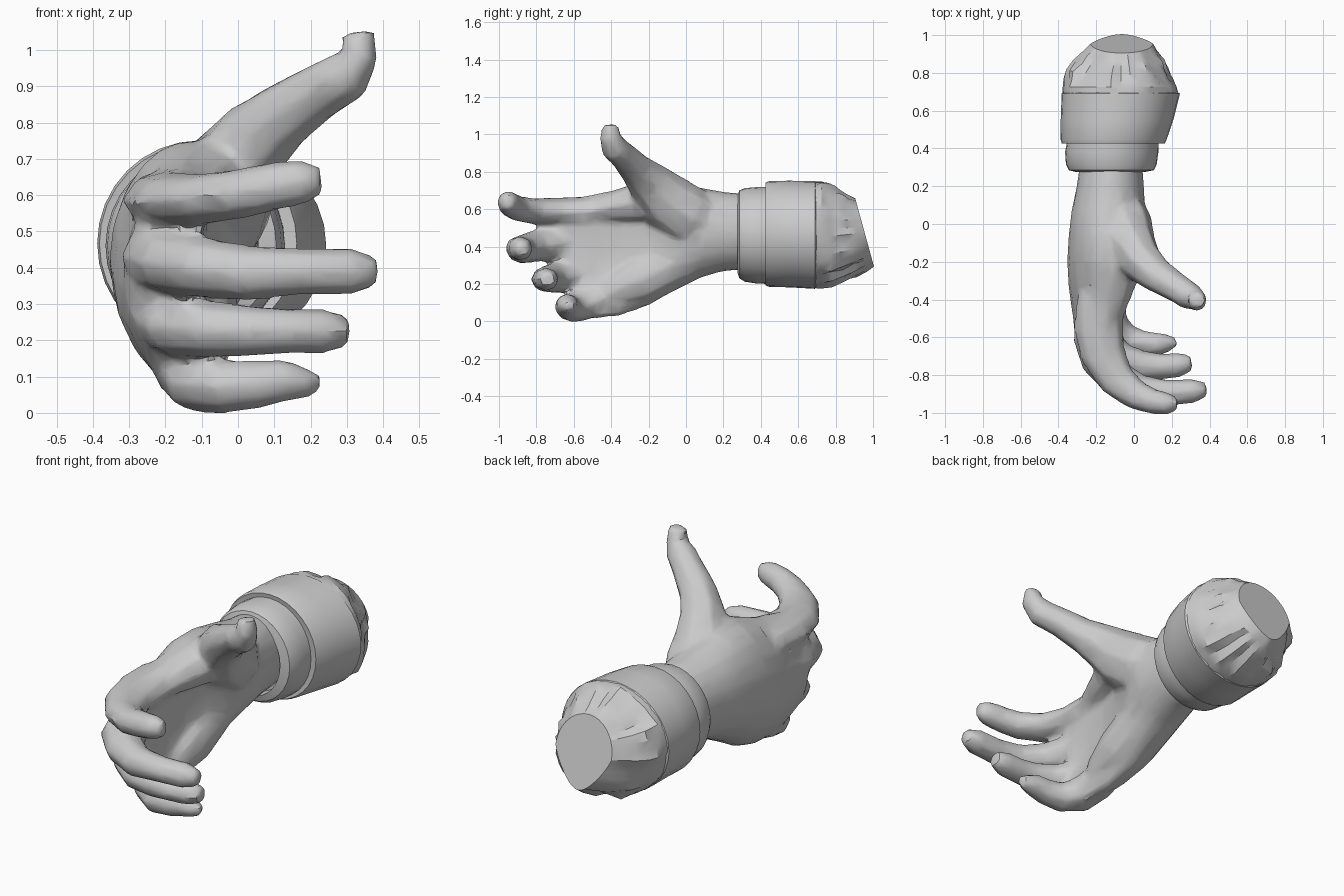
import bpy, bmesh, math, random
from mathutils import Vector

random.seed(4)


def skin(bm, rings):
    """Bridge rings of points into a closed tube with flat ends."""
    loops = [[bm.verts.new(p) for p in ring] for ring in rings]
    n = len(loops[0])
    for a, b in zip(loops, loops[1:]):
        for i in range(n):
            bm.faces.new((a[i], a[(i + 1) % n], b[(i + 1) % n], b[i]))
    bm.faces.new(loops[0][::-1])
    bm.faces.new(loops[-1])


def finish(name, bm, angle=35):
    bmesh.ops.recalc_face_normals(bm, faces=bm.faces)
    me = bpy.data.meshes.new(name)
    bm.to_mesh(me)
    bm.free()
    ob = bpy.data.objects.new(name, me)
    bpy.context.collection.objects.link(ob)
    bpy.ops.object.select_all(action='DESELECT')
    bpy.context.view_layer.objects.active = ob
    ob.select_set(True)
    bpy.ops.object.shade_smooth_by_angle(angle=math.radians(angle))
    return ob


def tube(bm, path, ref, n=8):
    """path rows: x, y, z, radius in the bending plane, radius across it."""
    pts = [Vector(p[:3]) for p in path]
    rings = []
    for i, p in enumerate(path):
        t = (pts[min(i + 1, len(pts) - 1)] - pts[max(i - 1, 0)]).normalized()
        side = t.cross(Vector(ref)).normalized()
        up = side.cross(t)
        rings.append([pts[i] + side * math.cos(a) * p[3] + up * math.sin(a) * p[4]
                      for a in (2 * math.pi * k / n for k in range(n))])
    skin(bm, rings)


def oval(y, cx, cz, rx, rz, n=32, cup=0.0):
    """Oval section across y; cup swings the lower edge towards the palm side."""
    ring = []
    for k in range(n):
        a = 2 * math.pi * k / n
        c, s = math.cos(a), math.sin(a)
        bend = cup * s * s * (1.0 if s < 0 else 0.6)
        ring.append(Vector((cx + rx * c + bend, y, cz + rz * s)))
    return ring


# Hand: palm, thumb and four fingers fused into one skin
bm = bmesh.new()
skin(bm, [oval(y, cx, cz, rx, rz, 20, cup) for y, cx, cz, rx, rz, cup in (
    (0.36, -0.12, 0.48, 0.16, 0.20, 0), (0.20, -0.125, 0.48, 0.178, 0.212, 0),
    (0.08, -0.135, 0.475, 0.195, 0.24, 0), (-0.05, -0.165, 0.455, 0.18, 0.285, 0.03),
    (-0.20, -0.20, 0.415, 0.155, 0.33, 0.07), (-0.35, -0.215, 0.37, 0.13, 0.34, 0.11),
    (-0.48, -0.21, 0.35, 0.115, 0.335, 0.12), (-0.58, -0.205, 0.37, 0.11, 0.29, 0.09),
    (-0.65, -0.185, 0.43, 0.095, 0.20, 0.03), (-0.70, -0.165, 0.45, 0.06, 0.14, 0))])

Z = (0, 0, 1)
# index
tube(bm, ((-0.19, -0.28, 0.58, .08, .06), (-0.185, -0.42, 0.59, .125, .085),
          (-0.185, -0.55, 0.585, .135, .083), (-0.165, -0.69, 0.585, .122, .076),
          (-0.09, -0.825, 0.59, .10, .07), (0.01, -0.905, 0.605, .08, .07),
          (0.10, -0.94, 0.625, .068, .068), (0.18, -0.952, 0.637, .06, .064),
          (0.23, -0.952, 0.642, .035, .04)), Z)
# middle
tube(bm, ((-0.22, -0.35, 0.44, .07, .06), (-0.215, -0.60, 0.43, .11, .095),
          (-0.17, -0.72, 0.415, .115, .093), (-0.09, -0.82, 0.40, .10, .085),
          (0.03, -0.88, 0.385, .085, .078), (0.17, -0.895, 0.39, .072, .066),
          (0.31, -0.885, 0.39, .066, .066), (0.385, -0.875, 0.39, .038, .042)), Z)
# ring
tube(bm, ((-0.20, -0.30, 0.28, .07, .06), (-0.20, -0.53, 0.265, .105, .095),
          (-0.16, -0.64, 0.24, .11, .09), (-0.07, -0.72, 0.23, .095, .08),
          (0.05, -0.75, 0.225, .08, .07), (0.15, -0.755, 0.225, .07, .062),
          (0.24, -0.745, 0.225, .066, .062), (0.305, -0.735, 0.225, .04, .042)), Z)
# little
tube(bm, ((-0.14, -0.25, 0.18, .06, .06), (-0.14, -0.46, 0.12, .10, .085),
          (-0.11, -0.56, 0.088, .10, .09), (-0.03, -0.62, 0.072, .085, .075),
          (0.06, -0.635, 0.08, .07, .068), (0.13, -0.635, 0.09, .062, .06),
          (0.18, -0.63, 0.082, .05, .045), (0.225, -0.625, 0.078, .025, .028)), Z)
# thumb with its fleshy base
tube(bm, ((-0.13, 0.22, 0.50, .09, .10), (-0.10, 0.10, 0.52, .15, .15),
          (-0.06, 0.0, 0.57, .165, .16), (-0.02, -0.11, 0.65, .155, .14),
          (0.04, -0.20, 0.745, .12, .115), (0.12, -0.27, 0.815, .09, .097),
          (0.215, -0.33, 0.88, .077, .083), (0.30, -0.385, 0.93, .075, .077),
          (0.337, -0.405, 0.985, .062, .052), (0.33, -0.405, 1.05, .042, .048)), (1, 0, 0))
# webs filling the span between thumb and index, palm side and back
tube(bm, ((-0.10, 0.08, 0.55, .10, .10), (-0.09, -0.05, 0.60, .15, .13),
          (-0.075, -0.20, 0.645, .135, .12), (-0.12, -0.32, 0.62, .125, .10),
          (-0.16, -0.44, 0.60, .12, .08), (-0.175, -0.58, 0.59, .08, .05)), Z)
tube(bm, ((-0.18, 0.06, 0.60, .08, .08), (-0.15, -0.08, 0.65, .10, .10),
          (-0.15, -0.20, 0.66, .09, .09), (-0.18, -0.36, 0.62, .06, .06)), Z)
# heel of the palm below the thumb
tube(bm, ((-0.12, 0.15, 0.38, .08, .08), (-0.12, -0.05, 0.32, .12, .13),
          (-0.11, -0.25, 0.22, .11, .13), (-0.12, -0.42, 0.15, .08, .09)), Z)

hand = finish("hand", bm)
rem = hand.modifiers.new("fuse", 'REMESH')
rem.mode = 'VOXEL'
rem.voxel_size = 0.015
smo = hand.modifiers.new("soften", 'SMOOTH')
smo.factor = 0.5
smo.iterations = 7
dec = hand.modifiers.new("simplify", 'DECIMATE')
dec.ratio = 0.09
for m in ("fuse", "soften", "simplify"):
    bpy.ops.object.modifier_apply(modifier=m)
bpy.ops.object.shade_smooth_by_angle(angle=math.radians(32))

# Narrow inner band round the wrist
bm = bmesh.new()
skin(bm, [oval(*r) for r in (
    (0.33, -0.12, 0.465, 0.17, 0.20), (0.275, -0.125, 0.465, 0.18, 0.205),
    (0.285, -0.12, 0.465, 0.225, 0.235), (0.315, -0.12, 0.462, 0.24, 0.25),
    (0.38, -0.118, 0.46, 0.247, 0.258), (0.46, -0.11, 0.46, 0.24, 0.26))])
finish("wrist_band", bm)

# Wide cuff
bm = bmesh.new()
skin(bm, [oval(*r) for r in (
    (0.43, -0.11, 0.465, 0.245, 0.25), (0.425, -0.11, 0.467, 0.272, 0.275),
    (0.445, -0.108, 0.467, 0.28, 0.283), (0.55, -0.09, 0.467, 0.298, 0.285),
    (0.69, -0.07, 0.462, 0.313, 0.288), (0.70, -0.07, 0.462, 0.30, 0.275))])
finish("cuff", bm)

# Gathered sleeve: irregular folds closing to a slanted flat end
bm = bmesh.new()
N = 36
fold = [random.uniform(-1, 1) for k in range(N)]
rings = []
for y, cx, cz, rx, rz, depth, slant, taper in (
        (0.68, -0.07, 0.462, 0.308, 0.284, 0, 0, 0),
        (0.725, -0.07, 0.462, 0.303, 0.285, .008, 0, 0),
        (0.77, -0.07, 0.458, 0.283, 0.270, .02, .01, .03),
        (0.82, -0.07, 0.46, 0.26, 0.248, .024, .025, .08),
        (0.87, -0.068, 0.465, 0.232, 0.222, .02, .04, .16),
        (0.915, -0.066, 0.47, 0.198, 0.20, .01, .05, .26),
        (0.955, -0.064, 0.475, 0.165, 0.182, 0, .05, .40)):
    ring = oval(y, cx, cz, rx, rz, N)
    for k, p in enumerate(ring):
        s = math.sin(2 * math.pi * k / N)
        out = Vector((p.x - cx, 0, p.z - cz)).normalized()
        p += out * depth * (fold[k] + random.uniform(-0.6, 0.6))
        p.y -= slant * s
        # the end narrows to a point at the bottom
        p.x = cx + (p.x - cx) * (1 + taper * min(s, 0))
    rings.append(ring)
skin(bm, rings)
finish("sleeve", bm, 28)
